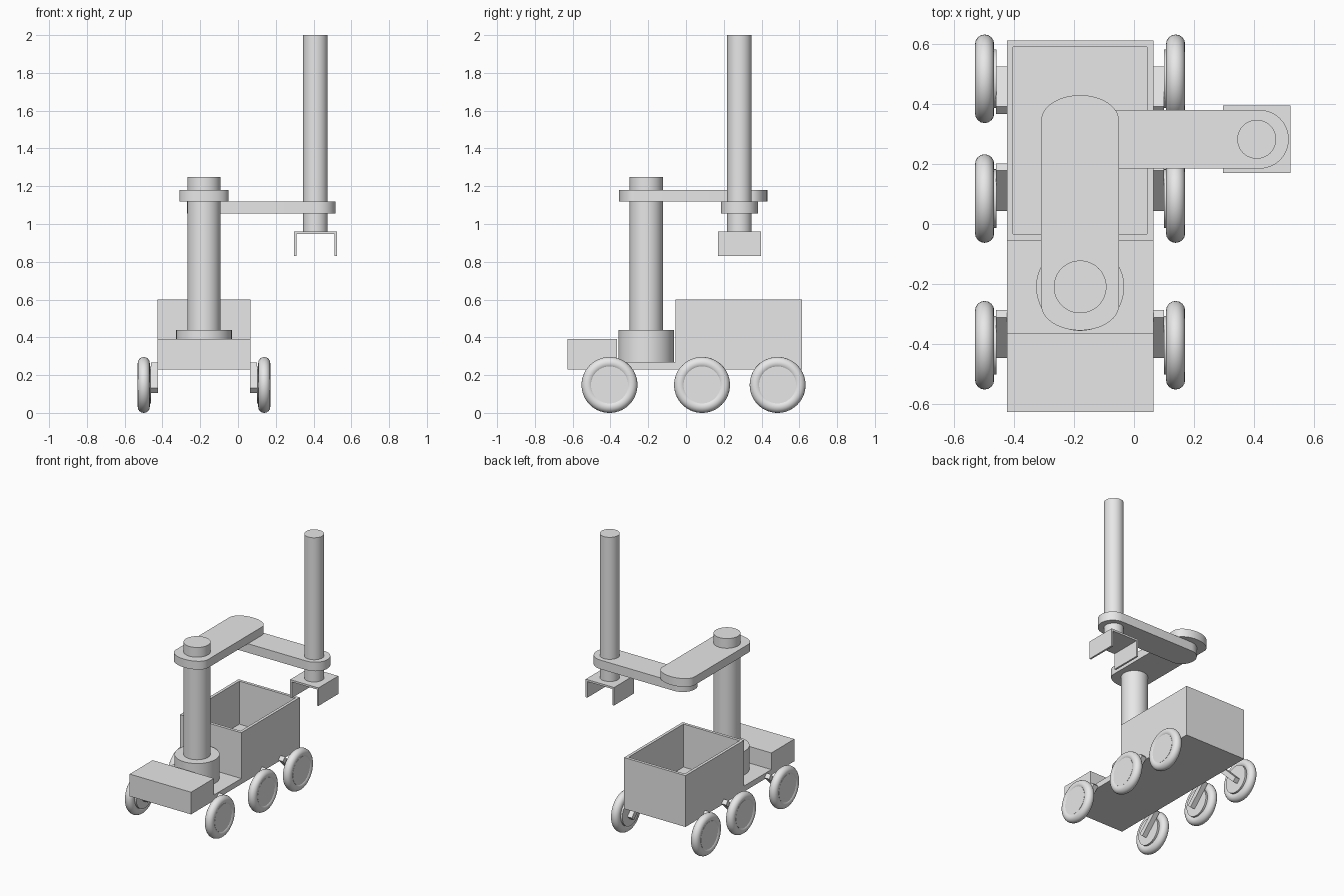
import bpy, bmesh, math
from mathutils import Matrix

if "Cube" in bpy.data.objects:
    bpy.data.objects.remove(bpy.data.objects["Cube"])

grey = bpy.data.materials.new("plain grey")
grey.diffuse_color = (0.8, 0.8, 0.8, 1)
grey.use_nodes = True
grey.node_tree.nodes["Principled BSDF"].inputs["Base Color"].default_value = grey.diffuse_color

CX = -0.18            # rover centre line in x
POST_Y = -0.21        # arm post
TOOL = (0.41, 0.283)  # tool rod position


def finish(name, bm, smooth=True):
    bmesh.ops.recalc_face_normals(bm, faces=bm.faces[:])
    me = bpy.data.meshes.new(name)
    bm.to_mesh(me)
    bm.free()
    ob = bpy.data.objects.new(name, me)
    bpy.context.collection.objects.link(ob)
    me.materials.append(grey)
    if smooth:
        bpy.ops.object.select_all(action='DESELECT')
        ob.select_set(True)
        bpy.context.view_layer.objects.active = ob
        bpy.ops.object.shade_smooth_by_angle(angle=math.radians(35))
    return ob


def box(name, x, y, z):
    bm = bmesh.new()
    size = Matrix.Diagonal((x[1] - x[0], y[1] - y[0], z[1] - z[0], 1))
    mid = Matrix.Translation((sum(x) / 2, sum(y) / 2, sum(z) / 2))
    bmesh.ops.create_cube(bm, size=1, matrix=mid @ size)
    return finish(name, bm, False)


def prism(name, pts, offset, smooth=True):
    """Extrude a closed outline of 3D points by offset."""
    bm = bmesh.new()
    face = bm.faces.new([bm.verts.new(p) for p in pts])
    ext = bmesh.ops.extrude_face_region(bm, geom=[face], use_keep_orig=True)
    bmesh.ops.translate(bm, vec=offset,
                        verts=[v for v in ext['geom'] if isinstance(v, bmesh.types.BMVert)])
    return finish(name, bm, smooth)


def cylinder(name, x, y, r, z0, z1, n=64):
    ring = [(x + r * math.cos(2 * math.pi * i / n), y + r * math.sin(2 * math.pi * i / n), z0)
            for i in range(n)]
    return prism(name, ring, (0, 0, z1 - z0))


def link(name, cx, cy, half_len, half_wid, cap, z0, z1, along_y=False, n=24):
    """Flat arm with rounded ends; cap is how far each end bulges."""
    pts = []
    for side in (1, -1):
        for i in range(n + 1):
            a = -math.pi / 2 + math.pi * i / n
            u = side * (half_len - cap + cap * math.cos(a))
            v = side * half_wid * math.sin(a)
            pts.append((cx - v, cy + u, z0) if along_y else (cx + u, cy + v, z0))
    return prism(name, pts, (0, 0, z1 - z0))


# Chassis: floor plate and front box
SIDE = (CX - 0.245, CX + 0.245)
box("chassis_plate", SIDE, (-0.628, 0.613), (0.23, 0.27))
box("front_box", SIDE, (-0.628, -0.366), (0.27, 0.39))

# Open cargo bin: inset the top face and sink it
bin_ob = box("cargo_bin", SIDE, (-0.055, 0.613), (0.27, 0.60))
bm = bmesh.new()
bm.from_mesh(bin_ob.data)
top = [f for f in bm.faces if f.normal.z > 0.9]
bmesh.ops.inset_region(bm, faces=top, thickness=0.03)
inner = bmesh.ops.extrude_face_region(bm, geom=top)
bmesh.ops.translate(bm, vec=(0, 0, -0.31),
                    verts=[v for v in inner['geom'] if isinstance(v, bmesh.types.BMVert)])
bmesh.ops.delete(bm, geom=[f for f in top if f.is_valid], context='FACES')
bm.to_mesh(bin_ob.data)
bm.free()

# Arm post and two links
cylinder("post_base", CX, POST_Y, 0.147, 0.27, 0.44)
cylinder("arm_post", CX, POST_Y, 0.088, 0.43, 1.25)
link("upper_arm_link", CX, 0.0375, 0.393, 0.13, 0.085, 1.12, 1.18, along_y=True)
link("lower_arm_link", 0.124, 0.283, 0.393, 0.098, 0.098, 1.055, 1.12)

# Tool rod and gripper
cylinder("tool_rod", TOOL[0], TOOL[1], 0.065, 0.955, 2.0)
w, t = 0.113, 0.013
profile = [(-w, 0.83), (-w, 0.96), (w, 0.96), (w, 0.83),
           (w - t, 0.83), (w - t, 0.946), (-w + t, 0.946), (-w + t, 0.83)]
prism("gripper", [(TOOL[0] + x, TOOL[1] - w, z) for x, z in profile], (0, 2 * w, 0), False)


# Tyre and hub are revolved about the axle from a small profile
def revolve(name, profile, loc, closed, n=56):
    bm = bmesh.new()
    rings = []
    for i in range(n):
        a = 2 * math.pi * i / n
        rings.append([bm.verts.new((loc[0] + x, loc[1] + r * math.cos(a), loc[2] + r * math.sin(a)))
                      for x, r in profile])
    m = len(profile)
    for i in range(n):
        p, q = rings[i], rings[(i + 1) % n]
        for j in range(m if closed else m - 1):
            k = (j + 1) % m
            bm.faces.new((p[j], p[k], q[k], q[j]))
    if not closed:
        bm.faces.new([r[0] for r in rings])
        bm.faces.new([r[-1] for r in rings])
    return finish(name, bm)


TYRE = [(0.032 * math.cos(2 * math.pi * i / 16), 0.116 + 0.032 * math.sin(2 * math.pi * i / 16))
        for i in range(16)]

# Six wheels, each on a bar slanted 45 degrees
for side, tag in ((-1, "left"), (1, "right")):
    for pos, wy, lean in (("front", -0.405, 1), ("middle", 0.085, 1), ("rear", 0.485, -1)):
        centre = (CX + side * 0.319, wy, 0.148)
        revolve(f"{pos}_{tag}_tyre", TYRE, centre, True)
        revolve(f"{pos}_{tag}_hub", [(-side * 0.039, 0.098), (side * 0.027, 0.098)], centre, False)
        bm = bmesh.new()
        m = (Matrix.Translation((CX + side * 0.2625, wy + lean * 0.038, 0.186))
             @ Matrix.Rotation(lean * math.pi / 4, 4, 'X')
             @ Matrix.Diagonal((0.037, 0.191, 0.035, 1)))
        bmesh.ops.create_cube(bm, size=1, matrix=m)
        finish(f"{pos}_{tag}_suspension_bar", bm, False)
